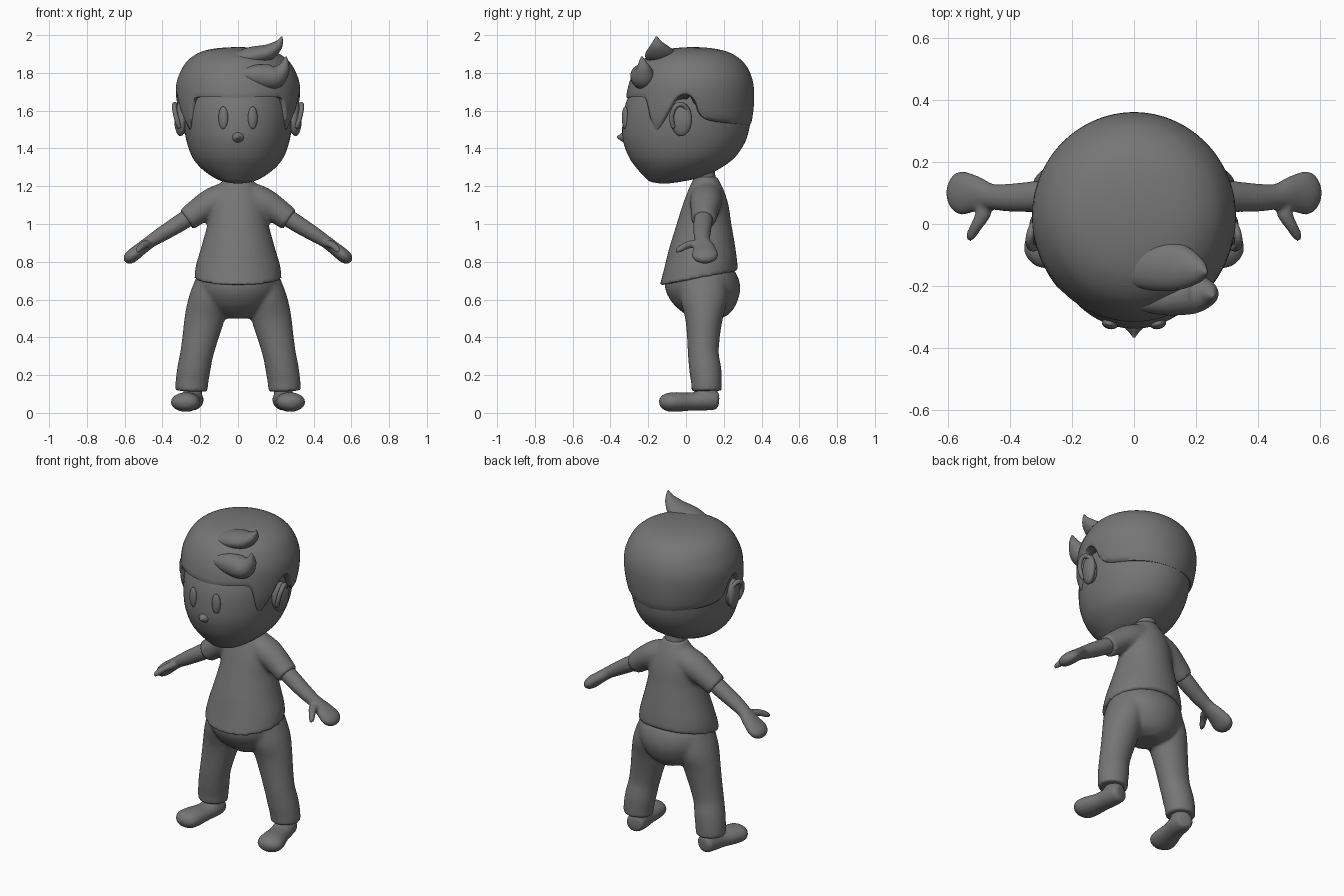
import bpy, bmesh
from math import sin, cos, pi, degrees
from mathutils import Vector

cube = bpy.data.objects.get("Cube")
if cube:
    bpy.data.objects.remove(cube, do_unlink=True)

grey = bpy.data.materials.new("mid grey")
grey.use_nodes = True
tone = (.18, .18, .18, 1)
grey.diffuse_color = tone
grey.node_tree.nodes["Principled BSDF"].inputs["Base Color"].default_value = tone


def dense(keys, steps=6):
    """Smooth curve through key tuples."""
    out = []
    for i in range(len(keys) - 1):
        p, a, b, q = (keys[max(i - 1, 0)], keys[i], keys[i + 1],
                      keys[min(i + 2, len(keys) - 1)])
        for k in range(steps):
            t = k / steps
            out.append(tuple(
                w + .5 * t * (y - x + t * (2 * x - 5 * w + 4 * y - z + t * (3 * (w - y) + z - x)))
                for x, w, y, z in zip(p, a, b, q)))
    return out + [tuple(keys[-1])]


def lookup(table, value):
    """Linear read of a dense table keyed on its first column."""
    for a, b in zip(table, table[1:]):
        if value <= b[0]:
            t = max(0, (value - a[0]) / max(b[0] - a[0], 1e-6))
            return [x + t * (y - x) for x, y in zip(a, b)]
    return table[-1]


def skin_rings(bm, rings):
    """Bridge vertex rings and cap both ends."""
    rows = [[bm.verts.new(p) for p in ring] for ring in rings]
    n = len(rows[0])
    for r, s in zip(rows, rows[1:]):
        for i in range(n):
            j = (i + 1) % n
            bm.faces.new((r[i], r[j], s[j], s[i]))
    bm.faces.new(rows[0])
    bm.faces.new(rows[-1])


def stack(bm, keys, sides=40):
    """Horizontal ellipses: z, half width, front y, back y."""
    skin_rings(bm, [[(rx * cos(2 * pi * i / sides),
                      (yf + yb) / 2 + (yb - yf) / 2 * sin(2 * pi * i / sides), z)
                     for i in range(sides)] for z, rx, yf, yb in dense(keys)])


def tube(bm, keys, ref="Y", side=1, sides=24):
    """Elliptical tube along a path: x, y, z, radius across, radius along ref."""
    axis = Vector((0, 1, 0)) if ref == "Y" else Vector((0, 0, 1))
    pts = [(Vector((k[0] * side, k[1], k[2])), k[3], k[4]) for k in dense(keys)]
    rings = []
    for i, (c, ru, rv) in enumerate(pts):
        t = (pts[min(i + 1, len(pts) - 1)][0] - pts[max(i - 1, 0)][0]).normalized()
        v = (axis - t * axis.dot(t)).normalized()
        u = v.cross(t)
        rings.append([c + u * ru * cos(2 * pi * j / sides) + v * rv * sin(2 * pi * j / sides)
                      for j in range(sides)])
    skin_rings(bm, rings)


def finish(name, bm, voxel=0, relax=4):
    bmesh.ops.recalc_face_normals(bm, faces=bm.faces)
    mesh = bpy.data.meshes.new(name)
    bm.to_mesh(mesh)
    bm.free()
    mesh.materials.append(grey)
    obj = bpy.data.objects.new(name, mesh)
    bpy.context.collection.objects.link(obj)
    mesh.shade_smooth()
    if voxel:  # fuse overlapping volumes into one soft surface
        m = obj.modifiers.new("Fuse", "REMESH")
        m.mode, m.voxel_size, m.use_smooth_shade = "VOXEL", voxel, True
        m = obj.modifiers.new("Relax", "SMOOTH")
        m.factor, m.iterations = .5, relax
    else:
        bpy.context.view_layer.objects.active = obj
        bpy.ops.object.select_all(action="DESELECT")
        obj.select_set(True)
        bpy.ops.object.shade_smooth_by_angle(angle=1.1)
    return obj


def ball(name, centre, scale, turn=0):
    bm = bmesh.new()
    bmesh.ops.create_uvsphere(bm, u_segments=28, v_segments=16, radius=1)
    obj = finish(name, bm)
    obj.location, obj.scale, obj.rotation_euler.z = centre, scale, turn
    return obj


# Head with a small pointed nose
bm = bmesh.new()
stack(bm, [(1.215, .02, -.14, -.09), (1.225, .08, -.19, -.02), (1.25, .135, -.22, .09),
           (1.3, .2, -.265, .19), (1.36, .245, -.305, .265), (1.45, .275, -.335, .32),
           (1.55, .288, -.335, .34), (1.64, .285, -.318, .335), (1.72, .27, -.28, .32),
           (1.82, .2, -.2, .25), (1.88, .05, -.05, .1)], 64)
finish("head", bm)
bm = bmesh.new()
tube(bm, [(0, -.31, 1.46, .045, .04), (0, -.335, 1.46, .03, .026),
          (0, -.352, 1.46, .014, .014), (0, -.366, 1.462, .004, .004)], "Z")
finish("nose", bm)

# Eyes and ears
for s, label in ((1, "left"), (-1, "right")):
    ball(label + "_eye", (.078 * s, -.322, 1.562), (.026, .017, .06), .25 * s)
    ball(label + "_ear", (.305 * s, -.025, 1.555), (.03, .058, .09), -.25 * s)
    bm = bmesh.new()
    bmesh.ops.create_cone(bm, segments=32, radius1=.01, radius2=.01, depth=.01)
    bm.clear()
    rim = [(.314 + .02 * sin(a) - .012 * cos(a), -.03 + .046 * cos(a), 1.56 + .074 * sin(a), .014, .014)
           for a in [pi * k / 8 - 1.6 for k in range(15)]]
    tube(bm, rim, "Y", s, 10)
    finish(label + "_ear_rim", bm, .006, 3)

# Hair cap whose lower edge follows a hairline around the ears
profile = dense([(1.4, .27, -.325, .3), (1.5, .292, -.335, .337), (1.58, .315, -.334, .354),
                 (1.67, .328, -.318, .361), (1.75, .325, -.3, .355), (1.82, .298, -.268, .33),
                 (1.87, .262, -.227, .29), (1.91, .2, -.16, .225), (1.93, .115, -.07, .14),
                 (1.937, .01, .03, .05)])
hairline = dense([(0, 1.668), (40, 1.672), (48, 1.645), (57, 1.53), (63, 1.5), (70, 1.57),
                  (77, 1.66), (86, 1.69), (95, 1.65), (102, 1.575), (120, 1.54), (180, 1.52)])
around, rows = 120, 28
rings = []
for r in range(-1, rows + 1):
    ring = []
    for i in range(around):
        a = 2 * pi * i / around - pi
        edge = lookup(hairline, abs(degrees(a)))[1]
        z = edge + (1.936 - edge) * sin(max(r, 0) / rows * pi / 2)
        _, rx, yf, yb = lookup(profile, z)
        shrink = .88 if r < 0 else .985 if r == 0 else 1
        ring.append((shrink * rx * sin(a), (yf + yb) / 2 - shrink * (yb - yf) / 2 * cos(a), z))
    rings.append(ring)
bm = bmesh.new()
skin_rings(bm, rings)
finish("hair", bm)

# Swept tufts on the fringe
bm = bmesh.new()
tube(bm, [(-.06, -.13, 1.86, .03, .06), (.06, -.13, 1.885, .05, .085), (.15, -.14, 1.905, .045, .075),
          (.205, -.15, 1.94, .03, .045), (.226, -.155, 1.972, .014, .02), (.235, -.157, 2, .003, .003)])
finish("upper_tuft", bm, .008, 3)
bm = bmesh.new()
tube(bm, [(.0, -.225, 1.79, .03, .05), (.1, -.235, 1.785, .06, .06), (.19, -.225, 1.78, .065, .065),
          (.235, -.225, 1.815, .04, .045), (.25, -.23, 1.855, .02, .023), (.255, -.235, 1.895, .003, .003)])
finish("lower_tuft", bm, .008, 3)

# Neck
bm = bmesh.new()
stack(bm, [(1.15, .07, .05, .17), (1.22, .06, .05, .16), (1.3, .06, .04, .15)])
finish("neck", bm)

# Shirt: tilted hem and two short sleeves fused on
bm = bmesh.new()
stack(bm, [(.71, .232, -.14, .275), (.78, .222, -.118, .27), (.88, .193, -.09, .258),
           (1, .162, -.05, .24), (1.1, .15, -.018, .225), (1.18, .115, .012, .2),
           (1.23, .08, .035, .175), (1.25, .07, .045, .165)])
for v in bm.verts:
    v.co.z += .19 * (v.co.y - .05) * max(0, 1 - (v.co.z - .71) / .3)
for s in (1, -1):
    tube(bm, [(.04, .11, 1.15, .08, .085), (.13, .105, 1.115, .08, .085),
              (.2, .1, 1.075, .07, .075), (.272, .092, 1.022, .062, .066)], side=s)
finish("shirt", bm, .011)

# Arms with mitten hands and thumbs
for s, label in ((1, "left"), (-1, "right")):
    bm = bmesh.new()
    tube(bm, [(.2, .1, 1.075, .045, .045), (.3, .09, 1.01, .046, .05), (.4, .085, .948, .04, .045),
              (.46, .088, .91, .034, .042), (.51, .097, .872, .034, .058), (.555, .1, .836, .036, .07),
              (.582, .1, .814, .03, .055), (.597, .1, .8, .012, .02)], side=s)
    tube(bm, [(.49, .09, .885, .03, .022), (.485, .04, .895, .026, .02), (.505, .0, .885, .02, .019),
              (.525, -.035, .865, .016, .016), (.532, -.052, .852, .007, .007)], "Z", s)
    finish(label + "_arm", bm, .008, 3)

# Trousers: hips fused with two legs
bm = bmesh.new()
stack(bm, [(.5, .06, .03, .19), (.53, .13, -.015, .235), (.58, .18, -.07, .268),
           (.65, .215, -.108, .287), (.72, .218, -.105, .275), (.79, .18, -.06, .23)])
for s in (1, -1):
    tube(bm, [(.12, .09, .7, .1, .13), (.155, .095, .6, .105, .125), (.178, .095, .5, .105, .1),
              (.2, .092, .4, .095, .087), (.219, .092, .31, .088, .082), (.234, .102, .23, .088, .085),
              (.243, .108, .17, .087, .082), (.246, .11, .115, .085, .08)], side=s)
finish("trousers", bm, .011)

# Shoes turned slightly outwards, with ankles
for s, label in ((1, "left"), (-1, "right")):
    bm = bmesh.new()
    tube(bm, [(.236, .172, .07, .02, .025), (.238, .16, .07, .05, .05), (.242, .11, .068, .06, .055),
              (.256, .03, .06, .062, .048), (.273, -.05, .058, .074, .052), (.285, -.1, .056, .073, .048),
              (.292, -.13, .052, .045, .03), (.294, -.14, .05, .015, .012)], "Z", s)
    tube(bm, [(.24, .11, .2, .05, .05), (.24, .11, .12, .05, .052), (.24, .11, .05, .045, .045)], side=s)
    finish(label + "_shoe", bm, .009)
